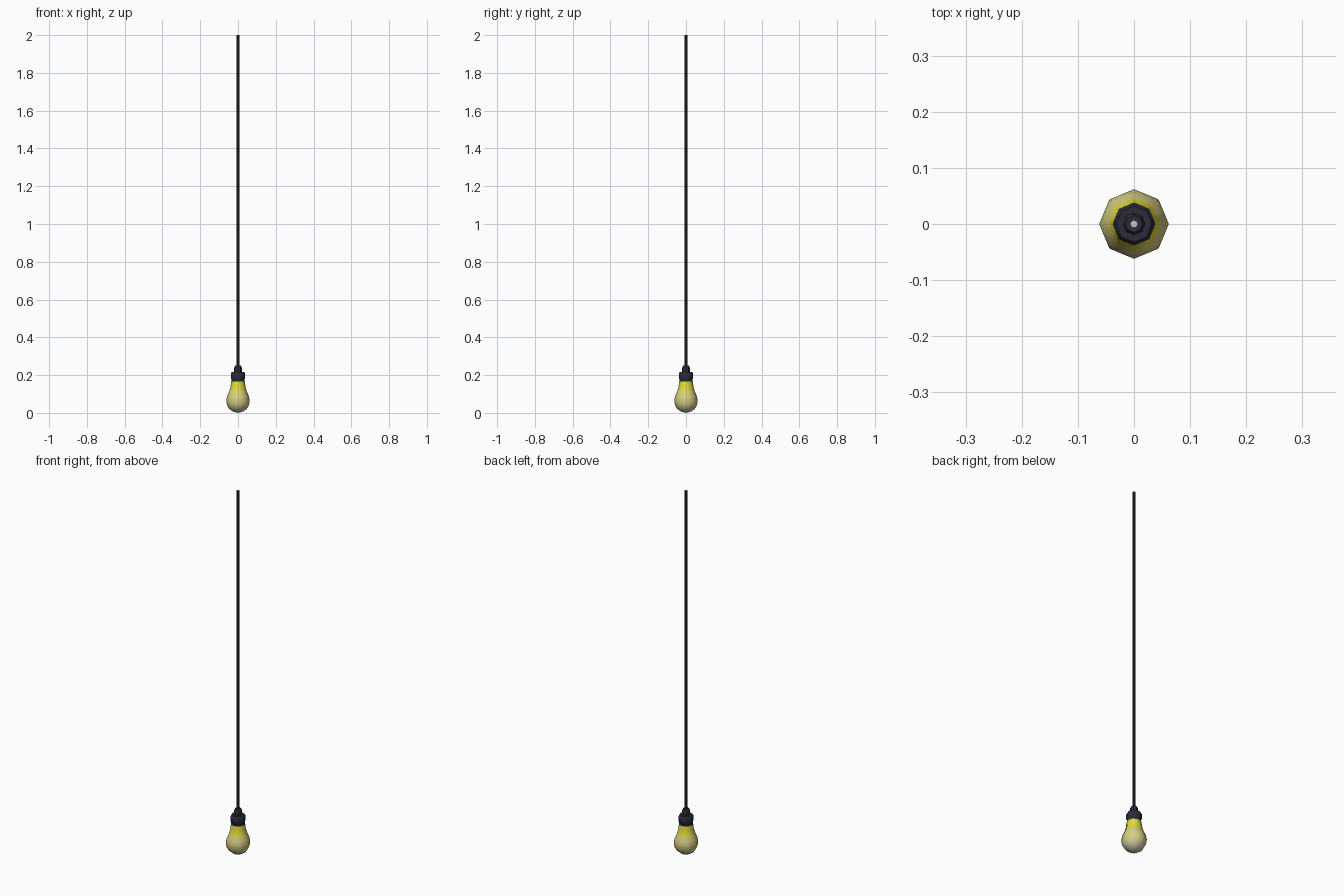
import bpy, bmesh, math

if "Cube" in bpy.data.objects:
    bpy.data.objects.remove(bpy.data.objects["Cube"])

SIDES = 8


def material(name, rgb):
    m = bpy.data.materials.new(name)
    m.diffuse_color = (*rgb, 1)
    m.use_nodes = True
    m.node_tree.nodes["Principled BSDF"].inputs["Base Color"].default_value = m.diffuse_color
    return m


def lathe(name, profile, mats, band=lambda z: 0, angle=40):
    """Revolve (radius, z) points, bottom to top, round the z axis."""
    bm = bmesh.new()
    rings = []
    for r, z in profile:
        if r == 0:
            rings.append([bm.verts.new((0, 0, z))] * SIDES)
        else:
            rings.append([bm.verts.new((r * math.cos(math.tau * i / SIDES),
                                        r * math.sin(math.tau * i / SIDES), z))
                          for i in range(SIDES)])
    for a, b in zip(rings, rings[1:]):
        for i in range(SIDES):
            j = (i + 1) % SIDES
            quad = list(dict.fromkeys((a[i], a[j], b[j], b[i])))
            face = bm.faces.new(quad)
            face.material_index = band(face.calc_center_median().z)
    bmesh.ops.recalc_face_normals(bm, faces=bm.faces)
    mesh = bpy.data.meshes.new(name)
    bm.to_mesh(mesh)
    bm.free()
    obj = bpy.data.objects.new(name, mesh)
    bpy.context.collection.objects.link(obj)
    for m in mats:
        mesh.materials.append(m)
    bpy.ops.object.select_all(action='DESELECT')
    obj.select_set(True)
    bpy.context.view_layer.objects.active = obj
    bpy.ops.object.shade_smooth_by_angle(angle=math.radians(angle))
    return obj


dark = material("dark_plastic", (0.025, 0.025, 0.045))
wire = material("wire_end", (0.6, 0.6, 0.6))
glass = [material("glass_tip", (0.62, 0.58, 0.38)),
         material("glass_middle", (0.68, 0.62, 0.22)),
         material("glass_neck", (0.75, 0.68, 0.05))]

# Pear-shaped glass, fading from pale tip to yellow neck
lathe("bulb", [(0, 0), (0.025, 0.006), (0.046, 0.02), (0.058, 0.04),
               (0.062, 0.065), (0.058, 0.088), (0.047, 0.112),
               (0.04, 0.135), (0.036, 0.165)],
      glass, lambda z: 0 if z < 0.05 else 1 if z < 0.1 else 2, 60)

# Socket with a stepped rim and a narrow cord grip
lathe("socket", [(0, 0.158), (0.035, 0.158), (0.035, 0.178), (0.038, 0.182),
                 (0.038, 0.208), (0.032, 0.217), (0.02, 0.217),
                 (0.02, 0.24), (0.015, 0.25), (0, 0.25)], [dark])

# Hanging cord with a pale cut end
lathe("cord", [(0.007, 0.245), (0.007, 2.0), (0, 2.0)],
      [dark, wire], lambda z: 1 if z > 1.99 else 0)
